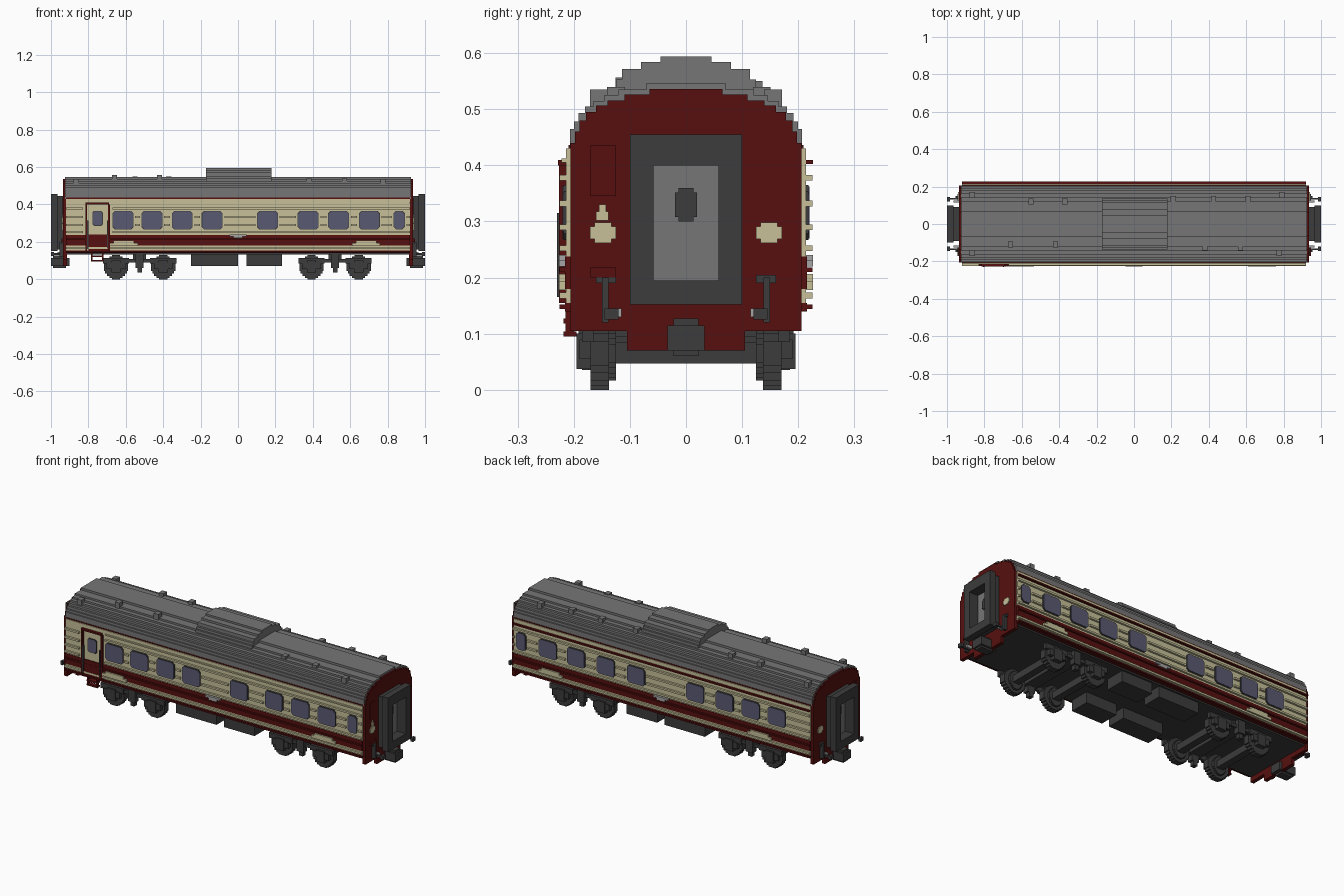
import bpy, bmesh
from mathutils import Matrix, Vector

if "Cube" in bpy.data.objects:
    bpy.data.objects.remove(bpy.data.objects["Cube"])


def material(name, rgb):
    m = bpy.data.materials.new(name)
    m.use_nodes = True
    m.diffuse_color = (*rgb, 1)
    bsdf = next(n for n in m.node_tree.nodes if n.type == 'BSDF_PRINCIPLED')
    bsdf.inputs["Base Color"].default_value = (*rgb, 1)
    return m


RED = material("dark red", (0.095, 0.005, 0.005))
CREAM = material("cream", (0.57, 0.53, 0.32))
GREY = material("roof grey", (0.18, 0.18, 0.18))
DARK = material("charcoal", (0.045, 0.045, 0.045))
GLASS = material("window blue", (0.1, 0.1, 0.17))
SILVER = material("light grey", (0.38, 0.38, 0.38))


def finish(name, bm, mat):
    bmesh.ops.recalc_face_normals(bm, faces=bm.faces)
    me = bpy.data.meshes.new(name)
    bm.to_mesh(me)
    bm.free()
    me.materials.append(mat)
    ob = bpy.data.objects.new(name, me)
    bpy.context.collection.objects.link(ob)
    return ob


def boxes(name, mat, items):
    """Each item is x0, x1, y0, y1, z0, z1."""
    bm = bmesh.new()
    for x0, x1, y0, y1, z0, z1 in items:
        size = Matrix.Diagonal((abs(x1 - x0), abs(y1 - y0), abs(z1 - z0), 1))
        mid = Matrix.Translation(((x0 + x1) / 2, (y0 + y1) / 2, (z0 + z1) / 2))
        bmesh.ops.create_cube(bm, size=1, matrix=mid @ size)
    return finish(name, bm, mat)


def prisms(name, mat, items):
    """Each item is (outline points in 3D, extrusion vector)."""
    bm = bmesh.new()
    for pts, move in items:
        f = bm.faces.new([bm.verts.new(p) for p in pts])
        ext = bmesh.ops.extrude_face_region(bm, geom=[f], use_keep_orig=True)
        vs = [v for v in ext["geom"] if isinstance(v, bmesh.types.BMVert)]
        bmesh.ops.translate(bm, verts=vs, vec=Vector(move))
    return finish(name, bm, mat)


def section(half, x0, x1):
    """Symmetric y/z profile swept from x0 to x1."""
    pts = [(x0, y, z) for y, z in half] + [(x0, -y, z) for y, z in reversed(half)]
    return pts, (x1 - x0, 0, 0)


def steps(tiers, base):
    """Stair-stepped half profile from (half width, top z) tiers."""
    out, z = [], base
    for w, top in tiers:
        out += [(w, z), (w, top)]
        z = top
    return out


# Roof, raised centre housing and vents
roof = [(.207, .465), (.2, .478), (.192, .493), (.18, .505), (.165, .515),
        (.145, .525), (.12, .535), (.07, .547)]
prisms("roof", GREY, [section(steps(roof, .43), -.925, .925)])
hump = [(.135, .54), (.125, .553), (.114, .572), (.08, .584), (.045, .594)]
prisms("roof_housing", GREY, [section(steps(hump, .51), -.17, .18)])
vents = [(-.55, .12, .55), (-.37, .12, .55), (.21, .135, .54), (.425, .135, .54),
         (.61, .135, .54), (-.66, -.11, .557), (-.42, -.11, .557), (.38, -.125, .54),
         (.57, -.125, .54), (.775, -.155, .535), (-.865, -.155, .535),
         (-.865, .155, .535), (.79, .155, .535)]
boxes("roof_vents", GREY,
      [(x - .014, x + .014, y - .016, y + .016, .49, z) for x, y, z in vents])

# Side walls in stacked colour bands
L = .92
boxes("side_walls", CREAM, [(-L, L, -.214, .214, .238, .43), (-L, L, -.214, .214, .155, .18)])
boxes("red_bands", RED, [(-L, L, -.216, .216, .18, .238), (-L, L, -.216, .216, .14, .155),
                         (-L, L, -.209, .209, .43, .436)])
boxes("floor", DARK, [(-L, L, -.2, .2, .132, .142)])

# Windows with clipped corners
front = [(-.615, .053), (-.46, .053), (-.298, .053), (-.138, .053), (.158, .053),
         (.375, .053), (.538, .053), (.702, .053), (.862, .027)]
back = [(-.715, .053), (-.552, .053), (-.39, .053), (-.21, .053), (.158, .053),
        (.345, .053), (.53, .053), (.705, .053), (.87, .027)]


def pane(x, w, z0, z1, y, depth, c=.012):
    pts = [(x - w + c, z0), (x + w - c, z0), (x + w, z0 + c), (x + w, z1 - c),
           (x + w - c, z1), (x - w + c, z1), (x - w, z1 - c), (x - w, z0 + c)]
    return [(px, y, pz) for px, pz in pts], (0, depth, 0)


for label, s, wins in (("front", -1, front), ("back", 1, back)):
    prisms(label + "_window_frames", DARK,
           [pane(x, w + .003, .267, .365, s * .21, s * .008) for x, w in wins])
    prisms(label + "_windows", GLASS,
           [pane(x, w, .27, .362, s * .212, s * .008) for x, w in wins])
    # Ribs: long ones above and below, short ones between the windows
    x_start = -.67 if s < 0 else -L
    ribs = [(x_start, L, .373, .383), (x_start, L, .247, .257), (-L, L, .163, .173)]
    if s < 0:
        ribs += [(-L, -.83, z, z + .01) for z in (.247, .285, .327, .373)]
    edges = [x_start] + [e for x, w in wins for e in (x - w - .012, x + w + .012)] + [L]
    for a, b in zip(edges[::2], edges[1::2]):
        if b - a > .01:
            ribs += [(a, b, z, z + .01) for z in (.285, .327)]
    boxes(label + "_ribs", CREAM, [(a, b, s * .21, s * .225, c, d) for a, b, c, d in ribs])
    boxes(label + "_red_ribs", RED,
          [(-L, L, s * .21, s * .225, z, z + .008) for z in (.21, .144)])
    # Cream stepped flashes and the small centre badge on the red band
    boxes(label + "_flashes", CREAM,
          [(x - w, x + w, s * .21, s * .226, .178, z)
           for x in (-.61, .685) for w, z in ((.075, .193), (.055, .206))])
    boxes(label + "_badge", SILVER, [(-.045, .045, s * .21, s * .226, .23, .24),
                                     (-.025, .025, s * .21, s * .226, .22, .23)])
boxes("back_upper_red_rib", RED, [(-L, L, .21, .226, .402, .41)])
boxes("front_upper_rib", CREAM, [(-.67, L, -.21, -.222, .405, .412)])

# Entrance door, canopy, rails and steps on the front side
boxes("door_panel", CREAM, [(-.80, -.695, -.21, -.218, .24, .395)])
prisms("door_window_frame", DARK, [pane(-.75, .028, .285, .365, -.212, -.008, .008)])
prisms("door_window", GLASS, [pane(-.75, .024, .289, .361, -.214, -.008, .008)])
boxes("door_red_trim", RED,
      [(-.815, -.69, -.21, -.228, .4, .41), (-.80, -.695, -.21, -.224, .155, .24),
       (-.815, -.806, -.21, -.226, .155, .4), (-.694, -.685, -.21, -.226, .155, .4)])
boxes("door_rails", DARK, [(x, x + .007, -.21, -.23, .165, .315) for x in (-.806, -.701)])
boxes("door_steps", RED,
      [(-.785, -.72, -.195, -.218, z, z + .009) for z in (.095, .118)]
      + [(x, x + .008, -.2, -.215, .095, .145) for x in (-.785, -.728)])

# Ends: red wall, gangway, door, lamps, coupler and rails
end_tiers = [(.105, .105), (.206, .44), (.198, .46), (.19, .48), (.178, .495),
             (.16, .507), (.14, .516), (.11, .526), (.065, .536)]
for label, s in (("left", 1), ("right", -1)):
    prisms(label + "_end_wall", RED, [section(steps(end_tiers, .07), s * .915, s * .935)])
    boxes(label + "_end_panel", RED, [(s * .93, s * .938, -.17, -.125, .345, .435),
                                      (s * .93, s * .945, -.17, -.125, .2, .218)])
    frame = []
    for a, b, w, top, low in ((.93, .965, .09, .445, .16), (.965, 1, .1, .455, .152)):
        a, b = s * a, s * b
        frame += [(a, b, -w, -.058, low, top), (a, b, .058, w, low, top),
                  (a, b, -.058, .058, .4, top), (a, b, -.058, .058, low, .195)]
    boxes(label + "_gangway", DARK, frame)
    boxes(label + "_end_door", GREY, [(s * .93, s * .945, -.058, .058, .195, .4)])
    boxes(label + "_end_door_window", DARK, [(s * .94, s * .95, -.02, .02, .308, .352),
                                             (s * .94, s * .95, -.013, .013, .3, .36)])
    boxes(label + "_lamps", CREAM,
          [(s * .93, s * .94, y - w, y + w, .28 - h, .28 + h)
           for y in (-.148, .148) for w, h in ((.023, .011), (.015, .018))]
          + [(s * .93, s * .94, -.16, -.138, .302, .318),
             (s * .93, s * .94, -.155, -.143, .318, .33)])
    boxes(label + "_coupler", DARK, [(s * .9, s * 1, -.033, .033, .07, .115),
                                     (s * .92, s * .99, -.022, .022, .06, .127)])
    boxes(label + "_end_rails", DARK,
          [v for t in (1, -1) for v in (
              (s * .93, s * .99, t * .13, t * .14, .13, .14),
              (s * .93, s * .955, t * .138, t * .15, .12, .2),
              (s * .93, s * .945, t * .125, t * .16, .19, .205),
              (s * .985, s * 1, t * .12, t * .145, .125, .145))])
    boxes(label + "_rail_brackets", SILVER,
          [(s * .935, s * .965, t * .115, t * .125, .13, .145) for t in (1, -1)])

# Equipment boxes under the floor
boxes("underfloor_boxes", DARK,
      [(a, b, t * .08, t * .19, .072, .14) for t in (1, -1) for a, b in ((-.25, 0), (.045, .235))])

# Bogies: stepped wheels, axles and side frames
disc = ((.065, .022), (.058, .035), (.048, .048), (.035, .058), (.022, .065))
for label, wheels in (("right", (-.652, -.4)), ("left", (.393, .645))):
    mid = sum(wheels) / 2
    tread, axles, sides = [], [], []
    for x in wheels:
        axles.append((x - .02, x + .02, -.14, .14, .047, .085))
        for t in (1, -1):
            tread += [(x - a, x + a, t * .137, t * .17, .065 - b, .065 + b) for a, b in disc]
            tread += [(x - .6 * a, x + .6 * a, t * .125, t * .14,
                       .065 - .75 * b, .065 + .75 * b) for a, b in disc]
            sides += [(x - .07, x + .07, t * .165, t * .185, .085, .115),
                      (x - .05, x + .05, t * .165, t * .19, .055, .09),
                      (x - .025, x + .025, t * .165, t * .195, .037, .1)]
    for t in (1, -1):
        sides += [(mid - .19, mid + .19, t * .165, t * .18, .09, .108),
                  (mid - .022, mid + .022, t * .16, t * .192, .06, .135),
                  (mid - .012, mid + .012, t * .16, t * .185, .035, .06)]
    boxes(label + "_bogie_wheels", DARK, tread)
    boxes(label + "_bogie_axles", DARK, axles)
    boxes(label + "_bogie_frame", DARK,
          sides + [(mid - .035, mid + .035, -.17, .17, .095, .14)])
